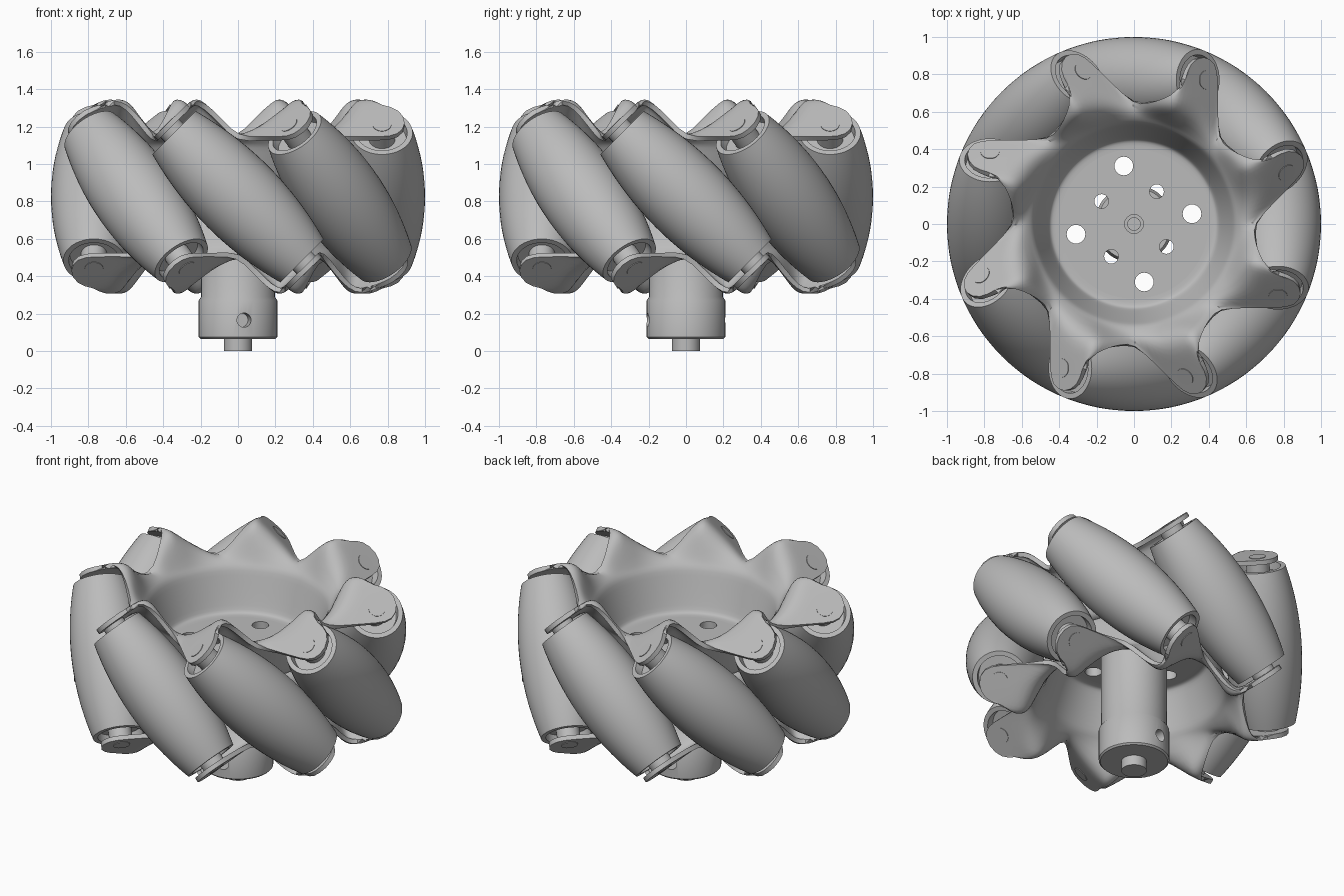
import bpy, bmesh, math
from mathutils import Matrix, Vector

MID = 0.825          # height of the wheel's middle plane
COUNT = 8            # rollers and tabs per side
AXIS_R = 0.77        # distance of roller axes from the wheel axis
FLANGE = 0.305       # flange height above the middle plane

cube = bpy.data.objects.get("Cube")
if cube:
    bpy.data.objects.remove(cube, do_unlink=True)

grey = bpy.data.materials.new("satin_grey")
grey.use_nodes = True
grey.diffuse_color = (0.5, 0.5, 0.5, 1)
grey.node_tree.nodes["Principled BSDF"].inputs["Base Color"].default_value = (0.5, 0.5, 0.5, 1)


def make(name, bm, matrix=Matrix()):
    bmesh.ops.recalc_face_normals(bm, faces=bm.faces)
    mesh = bpy.data.meshes.new(name)
    bm.to_mesh(mesh)
    bm.free()
    mesh.materials.append(grey)
    obj = bpy.data.objects.new(name, mesh)
    bpy.context.collection.objects.link(obj)
    obj.matrix_world = matrix
    return obj


def finish(obj, angle=35):
    """Bake the modifiers, then smooth everything but sharp edges."""
    bpy.ops.object.select_all(action='DESELECT')
    obj.select_set(True)
    bpy.context.view_layer.objects.active = obj
    bpy.ops.object.convert(target='MESH')
    bpy.ops.object.shade_smooth_by_angle(angle=math.radians(angle))


def lathe(name, profile, matrix=Matrix(), segments=48):
    bm = bmesh.new()
    pts = [bm.verts.new((r, 0, z)) for r, z in profile]
    edges = [bm.edges.new(pair) for pair in zip(pts, pts[1:])]
    bmesh.ops.spin(bm, geom=pts + edges, cent=(0, 0, 0), axis=(0, 0, 1),
                   angle=math.tau, steps=segments, use_duplicate=False)
    bmesh.ops.remove_doubles(bm, verts=bm.verts, dist=1e-5)
    return make(name, bm, matrix)


def cut(obj, cutter):
    mod = obj.modifiers.new("cut", 'BOOLEAN')
    mod.operation = 'DIFFERENCE'
    mod.solver = 'EXACT'
    mod.object = cutter
    cutter.hide_render = True
    cutter.hide_set(True)


def drill(bm, radius, depth, matrix):
    bmesh.ops.create_cone(bm, cap_ends=True, segments=24, radius1=radius,
                          radius2=radius, depth=depth, matrix=matrix)


def turn(k):
    return Matrix.Rotation(math.tau * k / COUNT, 4, 'Z')


# Barrel profile: every roller touches the same outer cylinder of radius one
def barrel():
    side = []
    for i in range(-12, 13):
        t = 0.31 * i / 12
        rho = math.hypot(AXIS_R, t)
        s = t * math.sqrt(2) + (1 - rho) * t / (rho * math.sqrt(2))
        side.append(((1 - rho) * math.sqrt(1 - t * t / (2 * rho * rho)), s))
    end = side[-1][1]
    cup = [(0, end - 0.05), (0.13, end - 0.05), (0.135, end)]
    return [(r, -s) for r, s in cup] + side + cup[::-1]


half_pin = [(0.07, 0.4), (0.07, 0.525), (0.05, 0.525), (0.05, 0.547), (0, 0.547)]
pin = [(r, -z) for r, z in half_pin[::-1]] + half_pin
for k in range(COUNT):
    place = (turn(k) @ Matrix.Translation((0, -AXIS_R, MID))
             @ Matrix.Rotation(math.radians(-45), 4, 'Y'))
    finish(lathe("roller_%d" % (k + 1), barrel(), place))
    finish(lathe("roller_pin_%d" % (k + 1), pin, place, 24))

# Pressed side plate: bowl wall, flat flange and slanted roller tabs
TAB = [(-0.452, -0.452), (-0.437, -0.6), (-0.44, -0.77), (-0.43, -0.86),
       (-0.365, -0.905), (-0.29, -0.865), (-0.265, -0.77), (-0.235, -0.70),
       (-0.175, -0.67), (-0.09, -0.65)]
BOWL = [(0.40, 0.015), (0.44, 0.016), (0.462, 0.03), (0.475, 0.06),
        (0.51, 0.16), (0.54, 0.25), (0.552, 0.285), (0.575, FLANGE)]
ROWS = 6


def tab_height(t, r):
    rise, fall = t + 0.445, 0.01 - t
    peak = (rise + fall - math.sqrt((rise - fall) ** 2 + 0.0012)) / 2
    u = min(1, max(0, (r - 0.56) / 0.11))
    return max(0, peak) * u * u * (3 - 2 * u)


def side_plate(name, matrix):
    bm = bmesh.new()
    columns = []
    for k in range(COUNT):
        for i, (tx, ty) in enumerate(TAB):
            a = math.radians(-135 + 45 * i / len(TAB))
            ray = Vector((math.cos(a), math.sin(a), 0))
            col = [ray * r + Vector((0, 0, z)) for r, z in BOWL]
            start = ray * BOWL[-1][0]
            for j in range(1, ROWS + 1):
                p = start.lerp(Vector((tx, ty, 0)), j / ROWS)
                p.z = FLANGE + tab_height(p.x, p.length)
                col.append(p)
            columns.append([bm.verts.new(turn(k) @ p) for p in col])
    for a, b in zip(columns, columns[1:] + columns[:1]):
        for j in range(len(a) - 1):
            bm.faces.new((a[j], b[j], b[j + 1], a[j + 1]))
    obj = make(name, bm, matrix)
    smooth = obj.modifiers.new("smooth", 'SUBSURF')
    smooth.levels = smooth.render_levels = 1
    sheet = obj.modifiers.new("sheet", 'SOLIDIFY')
    sheet.thickness = 0.028
    sheet.offset = 0
    finish(obj, 40)


up = Matrix.Translation((0, 0, MID))
side_plate("upper_side_plate", up)
side_plate("lower_side_plate", up @ Matrix.Rotation(math.pi, 4, 'X'))

# Web disc between the bowls, and the drive hub below it
web = lathe("web_disc", [(0, -0.029), (0.415, -0.029), (0.415, 0.029), (0, 0.029)], up, 64)
hub = lathe("drive_hub", [
    (0, 0), (0.075, 0), (0.075, 0.065), (0.2, 0.065), (0.21, 0.075),
    (0.21, 0.27), (0.197, 0.29), (0.197, 0.81), (0.105, 0.81), (0.105, 0.857),
    (0.05, 0.857), (0.05, 0.8), (0.036, 0.8), (0.036, 0.845), (0, 0.845)])

# Bolt holes through the web, and screw holes in the hub
bolts = bmesh.new()
drill(bolts, 0.104, 0.3, Matrix())
for k in range(4):
    for radius, reach, start in ((0.05, 0.315, 10), (0.038, 0.212, 55)):
        a = math.radians(start + 90 * k)
        drill(bolts, radius, 0.2, Matrix.Translation(
            (reach * math.cos(a), reach * math.sin(a), 0)))
cut(web, make("bolt_hole_cutter", bolts, up))

screws = bmesh.new()
for a in (-81, 99):
    drill(screws, 0.038, 0.2, Matrix.Rotation(math.radians(a), 4, 'Z')
          @ Matrix.Translation((0.2, 0, 0.165)) @ Matrix.Rotation(math.pi / 2, 4, 'Y'))
cut(hub, make("screw_hole_cutter", screws))
finish(web)
finish(hub)
for name in ("bolt_hole_cutter", "screw_hole_cutter"):
    bpy.data.objects.remove(bpy.data.objects[name], do_unlink=True)
